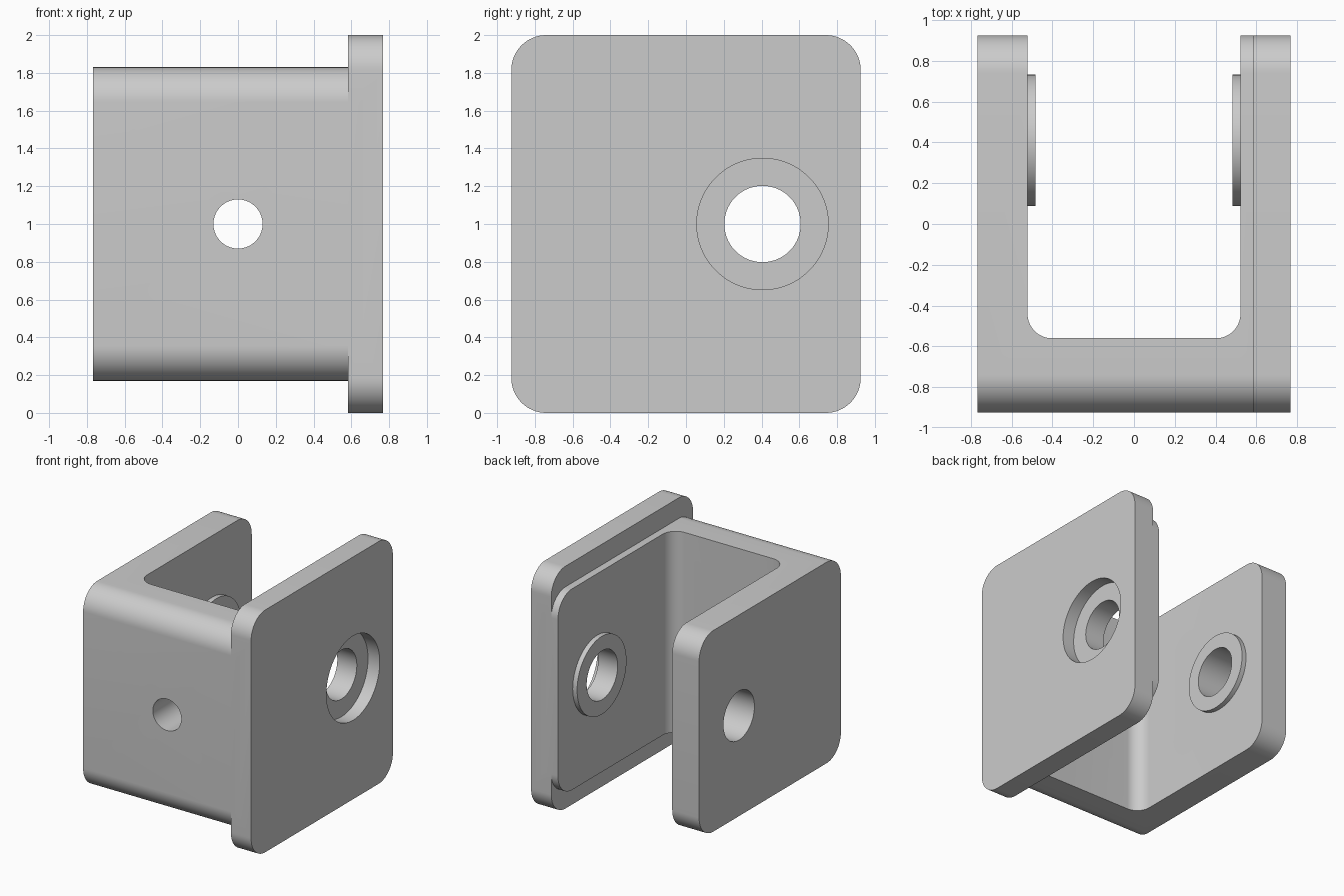
import bpy
import bmesh
from math import cos, sin, pi
from mathutils import Matrix

cube = bpy.data.objects.get("Cube")
if cube:
    bpy.data.objects.remove(cube, do_unlink=True)

grey = bpy.data.materials.new("satin_grey")
grey.use_nodes = True
GREY = (0.6, 0.6, 0.6, 1)
grey.diffuse_color = GREY
grey.node_tree.nodes["Principled BSDF"].inputs["Base Color"].default_value = GREY

MID = 1.0            # height of the bracket's centre line
HALF_Y = 0.925       # half depth of the side plates
PIN_Y = 0.405        # pin axis position

# Rotations that turn a z prism to another axis: local (x, y, z) -> world
ALONG_X = Matrix(((0, 0, 1), (1, 0, 0), (0, 1, 0))).to_4x4()
ALONG_Y = Matrix(((1, 0, 0), (0, 0, -1), (0, 1, 0))).to_4x4()
ALONG_Z = Matrix.Identity(4)


def circle(cx, cy, r, n=96):
    return [(cx + r * cos(2 * pi * i / n), cy + r * sin(2 * pi * i / n)) for i in range(n)]


def rounded_rect(x0, x1, y0, y1, r, n=16):
    corners = ((x1 - r, y1 - r), (x0 + r, y1 - r), (x0 + r, y0 + r), (x1 - r, y0 + r))
    return [(cx + r * cos(pi / 2 * (q + i / n)), cy + r * sin(pi / 2 * (q + i / n)))
            for q, (cx, cy) in enumerate(corners) for i in range(n + 1)]


def prism(name, outline, start, end, axis):
    """Extrude a closed outline along an axis."""
    bm = bmesh.new()
    face = bm.faces.new([bm.verts.new((x, y, start)) for x, y in outline])
    top = bmesh.ops.extrude_face_region(bm, geom=[face])["geom"]
    bmesh.ops.translate(bm, vec=(0, 0, end - start),
                        verts=[v for v in top if isinstance(v, bmesh.types.BMVert)])
    bm.transform(axis)
    bmesh.ops.recalc_face_normals(bm, faces=bm.faces)
    mesh = bpy.data.meshes.new(name)
    bm.to_mesh(mesh)
    bm.free()
    mesh.materials.append(grey)
    obj = bpy.data.objects.new(name, mesh)
    bpy.context.collection.objects.link(obj)
    return obj


def combine(target, tool, operation):
    """Apply one boolean step and discard the tool."""
    tool.hide_render = True
    bpy.context.view_layer.objects.active = target
    mod = target.modifiers.new(operation.lower(), "BOOLEAN")
    mod.operation, mod.solver, mod.object = operation, "EXACT", tool
    bpy.ops.object.modifier_apply(modifier=mod.name)
    bpy.data.objects.remove(tool, do_unlink=True)


# U-shaped body with rounded edges, open at the back
body = prism("clevis_bracket",
             rounded_rect(-HALF_Y, HALF_Y, MID - 0.83, MID + 0.83, 0.185),
             -0.767, 0.65, ALONG_X)
combine(body, prism("slot", rounded_rect(-0.522, 0.522, -0.56, 1.5, 0.12), -0.5, 2.5, ALONG_Z),
        "DIFFERENCE")

# Larger mounting plate on the left side
combine(body, prism("side_plate", rounded_rect(-HALF_Y, HALF_Y, 0, 2, 0.185),
                    0.583, 0.767, ALONG_X), "UNION")

# Raised bosses inside both walls
for side in (-1, 1):
    combine(body, prism("boss", circle(PIN_Y + 0.005, MID, 0.322),
                        side * 0.482, side * 0.56, ALONG_X), "UNION")

# Pin hole, counterbore and front screw hole
combine(body, prism("pin_hole", circle(PIN_Y, MID, 0.202), -1, 1, ALONG_X), "DIFFERENCE")
combine(body, prism("counterbore", circle(PIN_Y, MID, 0.348), 0.66, 1, ALONG_X), "DIFFERENCE")
combine(body, prism("screw_hole", circle(0, MID, 0.13), 0.4, 1.2, ALONG_Y), "DIFFERENCE")

bpy.ops.object.select_all(action="DESELECT")
body.select_set(True)
bpy.context.view_layer.objects.active = body
bpy.ops.object.shade_smooth_by_angle(angle=pi / 6)
